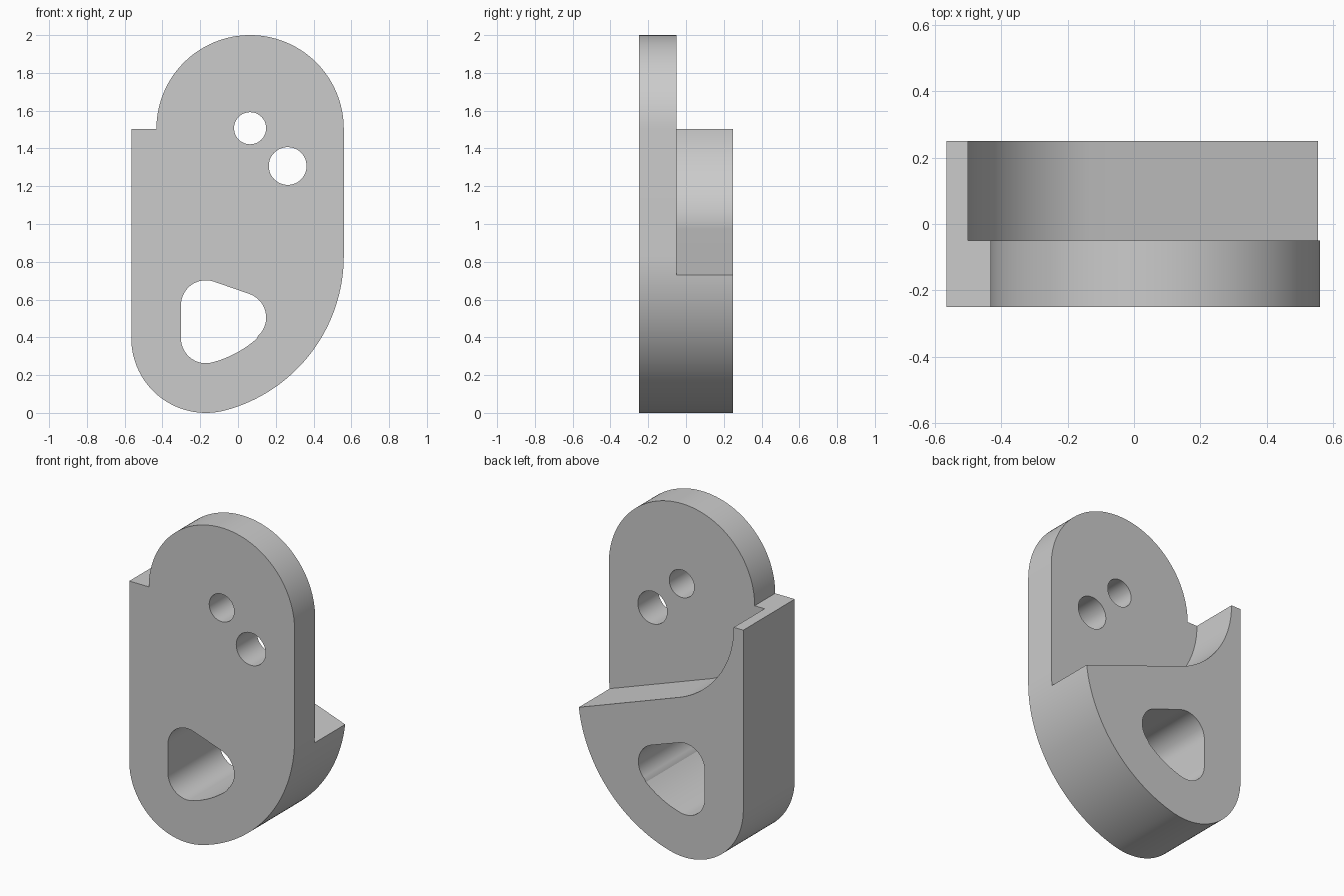
import bpy, bmesh
from math import sin, cos, pi, atan2, acos, hypot, radians

cube = bpy.data.objects.get("Cube")
if cube:
    bpy.data.objects.remove(cube, do_unlink=True)

FRONT, BACK, STEP = -0.25, 0.25, -0.05

grey = bpy.data.materials.new("plain_grey")
grey.use_nodes = True
grey.diffuse_color = (0.6, 0.6, 0.6, 1)
grey.node_tree.nodes["Principled BSDF"].inputs["Base Color"].default_value = (0.6, 0.6, 0.6, 1)


def arc(centre, r, start, end, steps=32):
    """Points on an arc in the XZ plane."""
    return [(centre[0] + r * cos(start + (end - start) * i / steps),
             centre[1] + r * sin(start + (end - start) * i / steps))
            for i in range(steps + 1)]


def prism(name, outline, y0, y1):
    """Extrude an XZ outline from y0 to y1."""
    bm = bmesh.new()
    face = bm.faces.new([bm.verts.new((x, y0, z)) for x, z in outline])
    new = bmesh.ops.extrude_face_region(bm, geom=[face])["geom"]
    bmesh.ops.translate(bm, vec=(0, y1 - y0, 0),
                        verts=[v for v in new if isinstance(v, bmesh.types.BMVert)])
    bmesh.ops.recalc_face_normals(bm, faces=bm.faces)
    mesh = bpy.data.meshes.new(name)
    bm.to_mesh(mesh)
    bm.free()
    mesh.materials.append(grey)
    obj = bpy.data.objects.new(name, mesh)
    bpy.context.collection.objects.link(obj)
    return obj


# Shared arc centres
top, toe, sweep = (0.064, 1.504), (-0.17, 0.395), (-0.285, 0.83)
R_TOP, R_TOE, R_SWEEP, R_RECESS = 0.496, 0.395, 0.845, 0.564
toe_angle = atan2(toe[1] - sweep[1], toe[0] - sweep[0])

# Full-depth body with the shoulder notch
outline = (arc(toe, R_TOE, -pi, toe_angle)
           + arc(sweep, R_SWEEP, toe_angle, 0, 48)[1:]
           + arc(top, R_TOP, 0, pi, 64)
           + [(-0.565, top[1])])
body = prism("bracket_body", outline, FRONT, BACK)

# Rear recess: a sloping ledge running tangent into a concave arc
lip = (0.555, 0.73)
dx, dz = lip[0] - top[0], lip[1] - top[1]
tangent = atan2(dz, dx) - acos(R_RECESS / hypot(dx, dz))
curve = arc(top, R_RECESS, tangent, -pi, 40)
foot = curve[0]
slope = (lip[1] - foot[1]) / (lip[0] - foot[0])
recess = [(0.7, lip[1] + slope * (0.7 - lip[0])), (0.7, 2.2), (-0.5, 2.2)] + curve[::-1]
cutters = [prism("recess_cutter", recess, STEP, 0.4)]

# Round holes
for centre, r in (((0.064, 1.507), 0.085), ((0.263, 1.307), 0.1)):
    cutters.append(prism("hole_cutter", arc(centre, r, 0, 2 * pi, 48)[:-1], -0.4, 0.4))

# Rounded three-cornered window, its lower edge concentric with the sweep
upper, side, r = (-0.17, 0.57), (0.017, 0.505), 0.132
side_angle = atan2(side[1] - sweep[1], side[0] - sweep[0])
edge_angle = atan2(side[1] - upper[1], side[0] - upper[0]) + pi / 2
r_edge = hypot(toe[0] - sweep[0], toe[1] - sweep[1]) + r
window = (arc(toe, r, -pi, toe_angle, 20)
          + arc(sweep, r_edge, toe_angle, side_angle, 16)[1:-1]
          + arc(side, r, side_angle, edge_angle, 20)
          + arc(upper, r, edge_angle, pi, 20))
cutters.append(prism("window_cutter", window, -0.4, 0.4))

# Cut everything out of the body
bpy.ops.object.select_all(action="DESELECT")
bpy.context.view_layer.objects.active = body
body.select_set(True)
for cutter in cutters:
    cutter.hide_render = True
    mod = body.modifiers.new(cutter.name, "BOOLEAN")
    mod.operation = "DIFFERENCE"
    mod.solver = "EXACT"
    mod.object = cutter
    bpy.ops.object.modifier_apply(modifier=mod.name)
    bpy.data.objects.remove(cutter, do_unlink=True)

bpy.ops.object.shade_smooth_by_angle(angle=radians(20))
